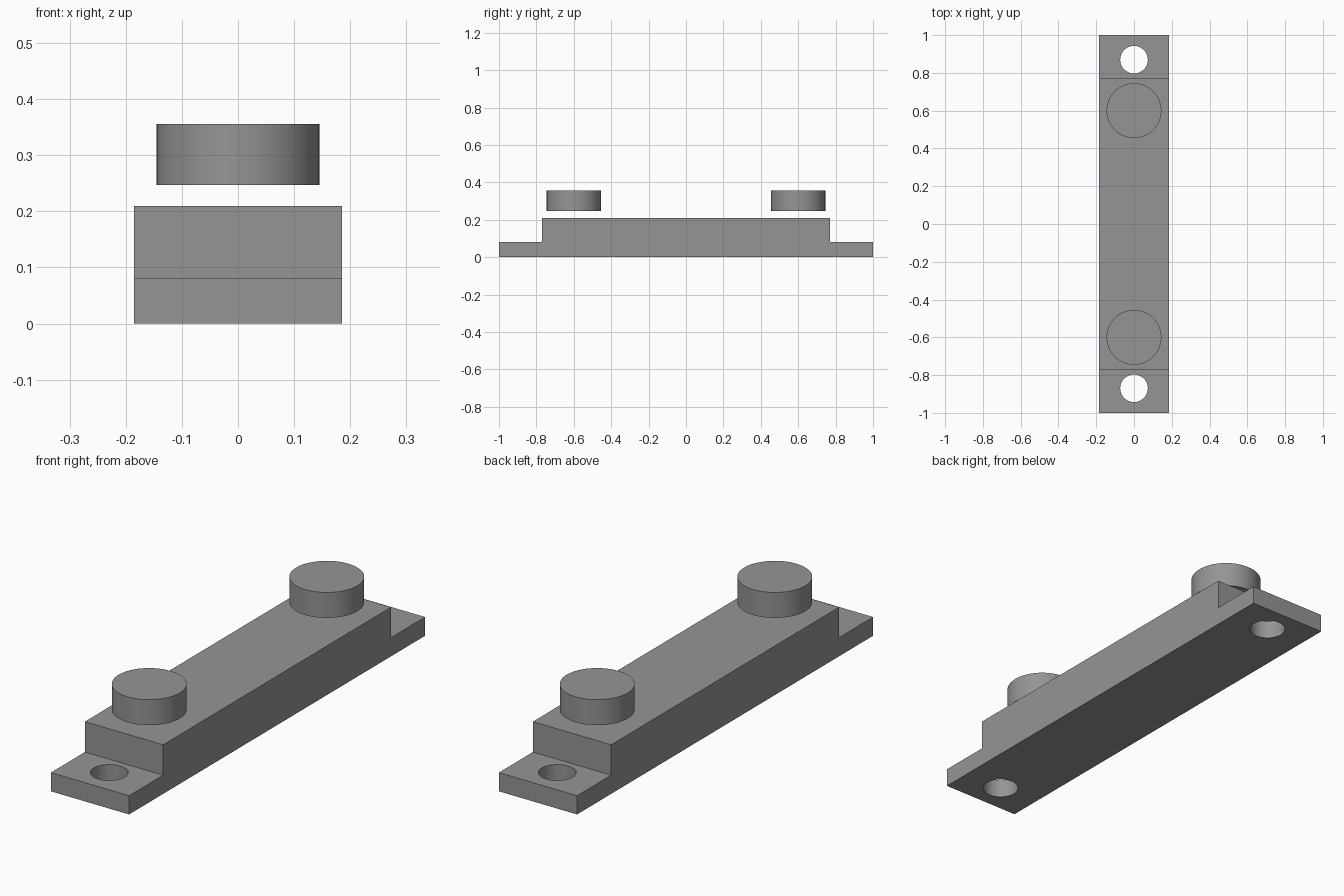
import bpy
import bmesh
import math

cube = bpy.data.objects.get("Cube")
if cube:
    bpy.data.objects.remove(cube, do_unlink=True)

HALF_WIDTH = 0.185
FLANGE_TOP, BODY_TOP = 0.08, 0.21
BODY_END = 0.77

grey = bpy.data.materials.new("mid_grey")
grey.use_nodes = True
colour = (0.3, 0.3, 0.3, 1)
grey.diffuse_color = colour
grey.node_tree.nodes["Principled BSDF"].inputs["Base Color"].default_value = colour


def cylinder(name, radius, y, bottom, top):
    bpy.ops.mesh.primitive_cylinder_add(
        vertices=64, radius=radius, depth=top - bottom,
        location=(0, y, (bottom + top) / 2))
    obj = bpy.context.object
    obj.name = name
    obj.data.materials.append(grey)
    return obj


# Stepped bar: side profile extruded across the width
profile = [(-1, 0), (1, 0), (1, FLANGE_TOP), (BODY_END, FLANGE_TOP),
           (BODY_END, BODY_TOP), (-BODY_END, BODY_TOP),
           (-BODY_END, FLANGE_TOP), (-1, FLANGE_TOP)]
bm = bmesh.new()
face = bm.faces.new([bm.verts.new((-HALF_WIDTH, y, z)) for y, z in profile])
extruded = bmesh.ops.extrude_face_region(bm, geom=[face])["geom"]
bmesh.ops.translate(bm, vec=(2 * HALF_WIDTH, 0, 0),
                    verts=[v for v in extruded if isinstance(v, bmesh.types.BMVert)])
bmesh.ops.recalc_face_normals(bm, faces=bm.faces)
mesh = bpy.data.meshes.new("stepped_base")
bm.to_mesh(mesh)
bm.free()
base = bpy.data.objects.new("stepped_base", mesh)
bpy.context.collection.objects.link(base)
mesh.materials.append(grey)

for end, side in (("front", -1), ("back", 1)):
    # Mounting hole through the flange
    cutter = cylinder(end + "_hole_cutter", 0.073, side * 0.87, -0.1, 0.18)
    cut = base.modifiers.new(end + "_hole", "BOOLEAN")
    cut.operation = "DIFFERENCE"
    cut.solver = "EXACT"
    cut.object = cutter
    bpy.context.view_layer.objects.active = base
    bpy.ops.object.modifier_apply(modifier=cut.name)
    bpy.data.objects.remove(cutter, do_unlink=True)

    # Round button floating above the body
    cylinder(end + "_button", 0.145, side * 0.6, 0.247, 0.356)
    bpy.ops.object.shade_smooth_by_angle(angle=math.radians(30))

# Smooth hole walls, sharp block edges
bpy.ops.object.select_all(action="DESELECT")
base.select_set(True)
bpy.context.view_layer.objects.active = base
bpy.ops.object.shade_smooth_by_angle(angle=math.radians(30))
